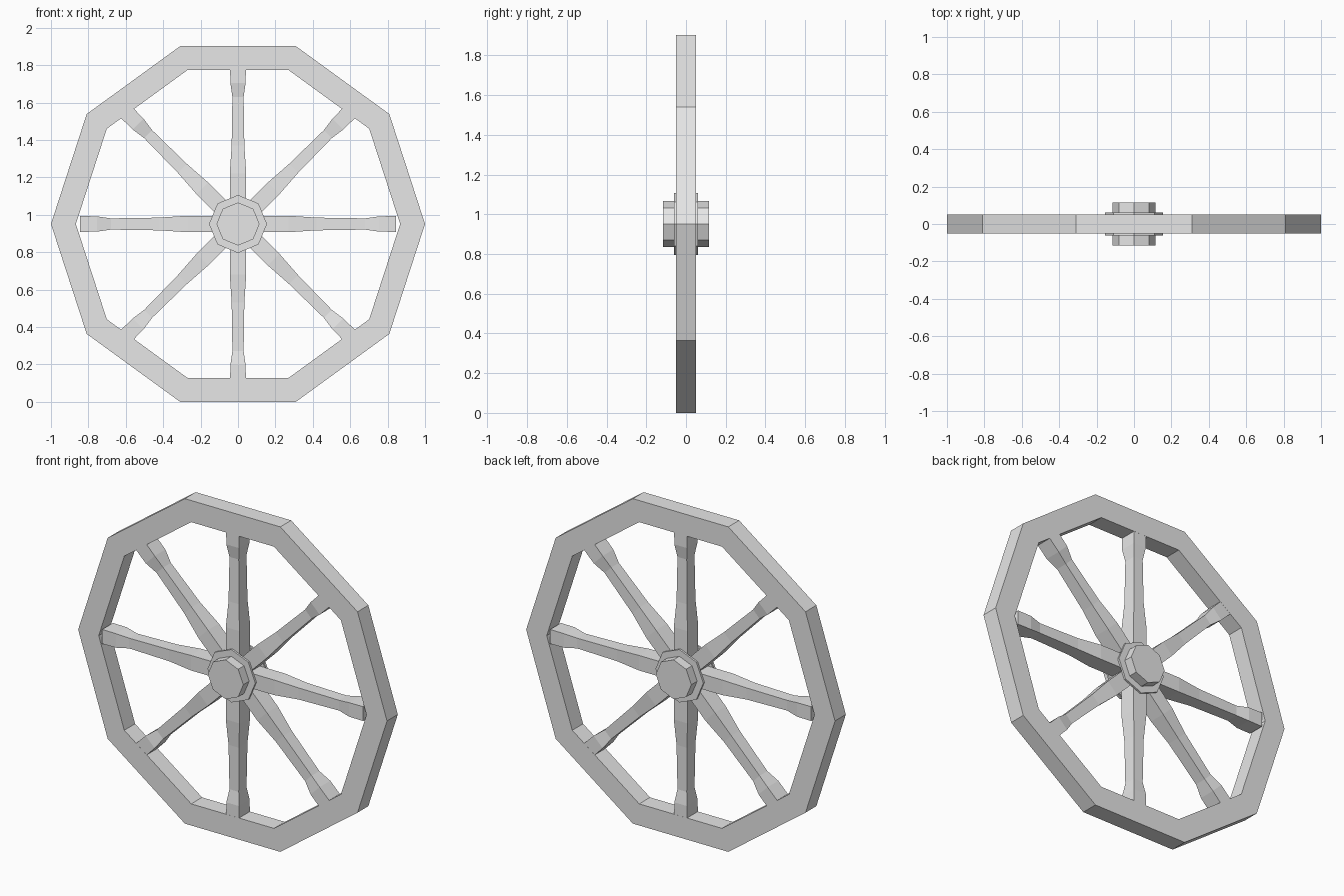
import bpy, bmesh, math
from mathutils import Matrix, Vector

cube = bpy.data.objects.get("Cube")
if cube:
    bpy.data.objects.remove(cube, do_unlink=True)

CENTRE = Vector((0, 0, math.cos(math.radians(18))))

grey = bpy.data.materials.new("plain_grey")
grey.use_nodes = True
grey.diffuse_color = (0.8, 0.8, 0.8, 1)
grey.node_tree.nodes["Principled BSDF"].inputs["Base Color"].default_value = (0.8, 0.8, 0.8, 1)


def loft(name, loops, closed=False, turn=0.0):
    """Skin a list of equal-length point loops, turned about the axle."""
    bm = bmesh.new()
    rings = [[bm.verts.new(p) for p in loop] for loop in loops]
    pairs = list(zip(rings, rings[1:]))
    if closed:
        pairs.append((rings[-1], rings[0]))
    else:
        bm.faces.new(rings[0])
        bm.faces.new(rings[-1])
    for a, b in pairs:
        for i in range(len(a)):
            j = (i + 1) % len(a)
            bm.faces.new((a[i], a[j], b[j], b[i]))
    bmesh.ops.recalc_face_normals(bm, faces=bm.faces)
    bm.transform(Matrix.Translation(CENTRE) @ Matrix.Rotation(turn, 4, "Y"))
    mesh = bpy.data.meshes.new(name)
    bm.to_mesh(mesh)
    bm.free()
    mesh.materials.append(grey)
    obj = bpy.data.objects.new(name, mesh)
    bpy.context.collection.objects.link(obj)
    return obj


def polygon(sides, radius, y):
    """Regular polygon facing along the axle."""
    step = math.tau / sides
    return [(radius * math.cos(i * step), y, radius * math.sin(i * step)) for i in range(sides)]


# Ten-sided rim
R_IN, HALF = 0.867, 0.05
loft("rim", [polygon(10, r, y) for r, y in
             ((1, -HALF), (1, HALF), (R_IN, HALF), (R_IN, -HALF))], closed=True)

# Eight turned spokes: distance from axle, half width, half depth
PROFILE = [(0.02, 0.043, 0.05), (0.14, 0.044, 0.05), (0.27, 0.044, 0.05),
           (0.42, 0.034, 0.039), (0.68, 0.03, 0.036),
           (0.755, 0.041, 0.0495), (0.845, 0.042, 0.0495)]
for k in range(8):
    loops = [[(r, -d, -w), (r, d, -w), (r, d, w), (r, -d, w)] for r, w, d in PROFILE]
    loft(f"spoke_{k + 1}", loops, turn=k * math.tau / 8)

# Octagonal axle with a thin flange on each side
loft("axle_hub", [polygon(8, 0.115, -0.115), polygon(8, 0.115, 0.115)])
for name, side in (("front_flange", -1), ("back_flange", 1)):
    loft(name, [polygon(8, 0.155, side * 0.05), polygon(8, 0.155, side * 0.061)])
